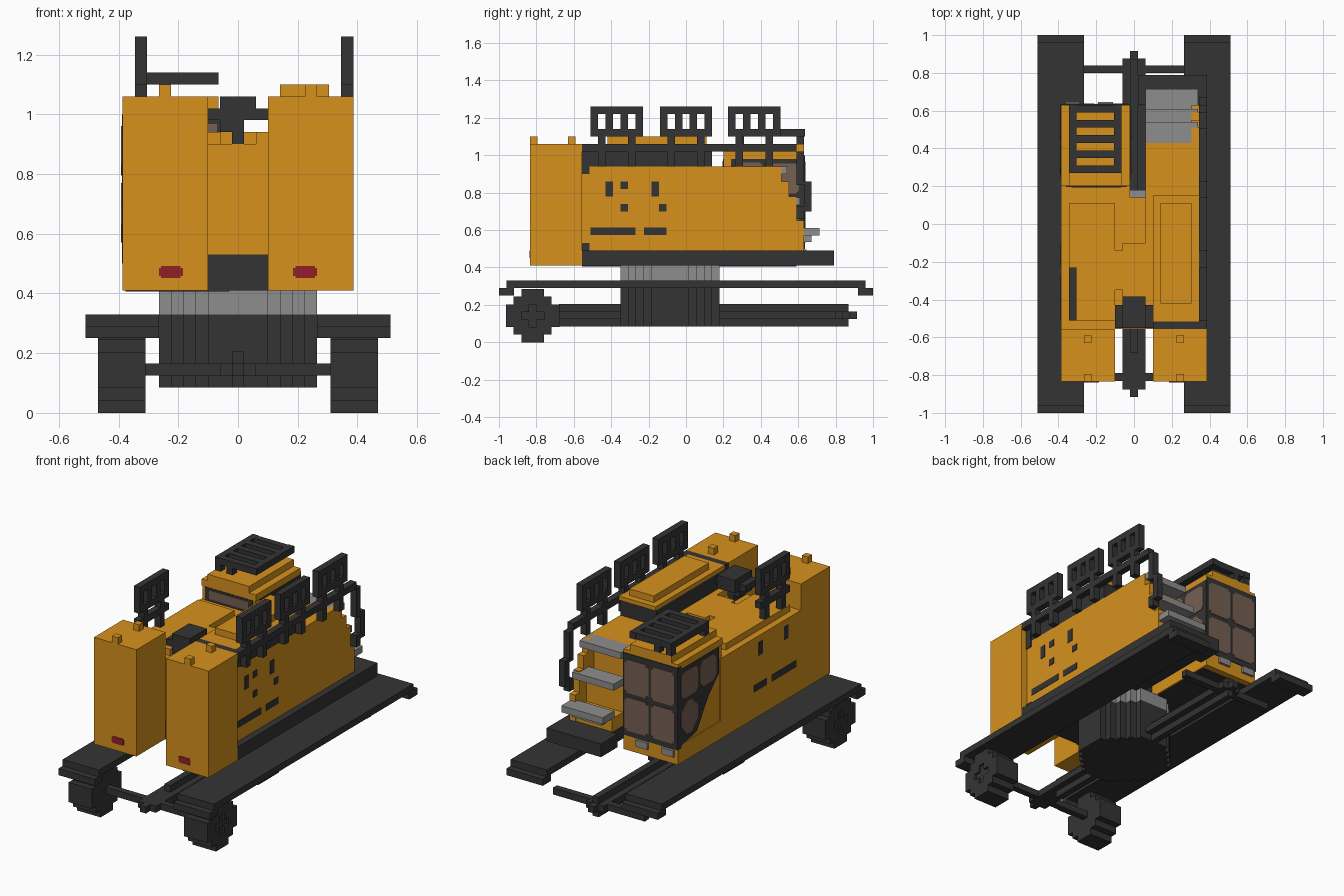
import bpy, bmesh

cube = bpy.data.objects.get("Cube")
if cube:
    bpy.data.objects.remove(cube, do_unlink=True)

# Shared sizes: block thickness, then heights, then depths, then widths
CELL = .04
FLOOR, DECK, TOP = .41, .94, 1.06
BARS = TOP + CELL
FRONT, BACK = -.555, .63
CORE, FLANK, EDGE = .1, .345, .386


def material(name, *rgb):
    mat = bpy.data.materials.new(name)
    mat.use_nodes = True
    mat.diffuse_color = (*rgb, 1)
    shader = next(n for n in mat.node_tree.nodes if n.type == 'BSDF_PRINCIPLED')
    shader.inputs["Base Color"].default_value = mat.diffuse_color
    return mat


yellow = material("machine yellow", .67, .285, .012)
dark = material("charcoal", .034, .034, .034)
grey = material("steel grey", .27, .27, .27)
red = material("lamp red", .28, .015, .02)
glass = material("brown glass", .18, .115, .085)


def finish(name, bm, mat):
    bmesh.ops.recalc_face_normals(bm, faces=bm.faces)
    mesh = bpy.data.meshes.new(name)
    bm.to_mesh(mesh)
    bm.free()
    mesh.materials.append(mat)
    bpy.context.scene.collection.objects.link(bpy.data.objects.new(name, mesh))


def box(name, x, y, z, mat=dark):
    bm = bmesh.new()
    bmesh.ops.create_cube(bm, size=1)
    for v in bm.verts:
        for axis, ends in enumerate((x, y, z)):
            v.co[axis] = max(ends) if v.co[axis] > 0 else min(ends)
    finish(name, bm, mat)


def prism(name, outline, x, mat):
    """Pull a side outline of (y, z) points across x."""
    bm = bmesh.new()
    face = bm.faces.new([bm.verts.new((x[0], y, z)) for y, z in outline])
    swept = bmesh.ops.extrude_face_region(bm, geom=[face])
    for part in swept["geom"]:
        if isinstance(part, bmesh.types.BMVert):
            part.co.x = x[1]
    finish(name, bm, mat)


def cell(start):
    return start, start + CELL


def around(centre, half):
    return centre - half, centre + half


def mid(half):
    return around(0, half)


def side(sign, inner, outer):
    return sign * inner, sign * outer


def drum(name, z, mat):
    """Round column built from stepped blocks."""
    widths = (.265, .225, .185, .143, CORE)
    for half_x, half_y in zip(widths, reversed(widths)):
        box(name, mid(half_x), around(-.085, half_y), z, mat)


# Undercarriage: turret, spine and cross bars
deck_top = FLOOR - 2 * CELL
axle = cell(.125)
drum("turret_base", (.085, deck_top), dark)
drum("turret_ring", (deck_top, FLOOR), grey)
box("spine_web", mid(.02), mid(.915), axle)
box("spine_core", mid(.02), (-.68, .87), (.085, .205))
box("spine_flange", mid(.06), mid(.875), axle)
for y in (-.83, .8):
    box("cross_bar", mid(.31), cell(y), axle)

# Long side decks, and stepped wheels with a cross shaped hub recess
hub_y, hub_z = -.82, .143
for s in (1, -1):
    deck_x = side(s, .265, .51)
    box("side_deck", deck_x, mid(.96), cell(deck_top - CELL))
    for e in (1, -1):
        box("deck_end", deck_x, side(e, .92, 1), cell(deck_top - 2 * CELL))
    sizes = (.06, .102, hub_z)
    for half_y, half_z in zip(sizes, reversed(sizes)):
        box("wheel", side(s, .31, .455), around(hub_y, half_y), around(hub_z, half_z))
    rim_x = side(s, .45, .468)
    narrow, middle, wide = sizes
    for a in (1, -1):
        box("wheel_rim", rim_x, around(hub_y, narrow), (hub_z + a * narrow, hub_z + a * wide))
        box("wheel_rim", rim_x, (hub_y + a * narrow, hub_y + a * wide), around(hub_z, narrow))
        for b in (1, -1):
            box("wheel_corner", rim_x, (hub_y + a * CELL / 2, hub_y + a * middle),
                (hub_z + b * CELL / 2, hub_z + b * middle))

# Front tanks with filler caps and lamps
tank_front = -.835
for s in (1, -1):
    box("front_tank", side(s, CORE, EDGE), (tank_front, FRONT), (FLOOR, TOP), yellow)
    for y in (tank_front, -.63):
        box("tank_cap", side(s, .225, .265), cell(y), cell(TOP), yellow)
    lamp_y = around(tank_front, .003)
    box("lamp", around(s * .225, CELL), lamp_y, around(.472, .014), red)
    box("lamp_core", around(s * .225, .033), lamp_y, around(.472, .02), red)

# Left platform and body, its rear end stepping down beside the stairs
sill = FLOOR + 2 * CELL
box("platform", (.06, EDGE), (FRONT, .79), (FLOOR, sill))
box("platform_end", (.02, EDGE), (BACK, .79), (FLOOR, sill))
box("left_side_wall", (FLANK - CELL, FLANK), (FRONT, .51), (sill, DECK), yellow)
for y, z in ((.55, .86), (.59, .78), (BACK, .65)):
    box("left_wall_end", (FLANK - CELL, FLANK), (0, y), (sill, z), yellow)
box("left_body", (.06, FLANK - CELL), (-.55, .43), (sill, DECK), yellow)
for i, nose in enumerate((.715, .61, .54)):
    tread_z = .57 + i * .165
    box("step_riser", (.06, FLANK - CELL), (0, nose - .09), (sill, tread_z), yellow)
    box("step", (.06, FLANK - .005), (nose - .11, nose), cell(tread_z), grey)
box("step_bracket", (CORE, .3), (.6, .67), cell(.535), grey)
box("body_joint", (CORE, FLANK + .005), cell(FRONT), (FLOOR, .53))
box("hood_joint", (CORE, FLANK + .005), cell(FRONT), (.9, TOP))

# Engine hood
lid = TOP - .025
box("hood_sides", (CORE, FLANK), (FRONT, .14), (DECK, lid))
box("hood_lid", (CORE, FLANK), (FRONT + CELL, .15), (lid, TOP), yellow)
box("hood_cover", (.14, .305), (-.42, .11), cell(TOP), yellow)

# Centre bay with boom foot
bay_top = DECK - CELL
box("centre_bay", mid(CORE), (FRONT, .14), (.53, bay_top), yellow)
box("centre_floor", mid(CORE), (FRONT, .14), (FLOOR, .53))
box("centre_block", mid(CORE), (-.35, -.14), cell(bay_top), yellow)
box("centre_block_nose", mid(.06), (-.385, -CORE), cell(bay_top), yellow)
foot_y = (-.55, -.43)
box("boom_foot", mid(CORE), foot_y, cell(DECK + CELL))
box("boom_foot_top", mid(.06), (-.55, -.385), (DECK + CELL, TOP))
box("boom_foot_neck", (-.06, .02), foot_y, cell(DECK))
box("boom_foot_pin", mid(.02), foot_y, cell(bay_top))

# Right body with its dark underside
box("right_body", (-EDGE, -CORE), (FRONT, .22), (FLOOR, bay_top), yellow)
box("right_body_rear", (-.3, -.02), (CORE, .22), (FLOOR, bay_top), yellow)
box("right_deck", (-FLANK, -CORE), (-.51, .11), cell(bay_top), yellow)
box("right_underside", (-EDGE + .01, -.03), (FRONT, BACK - CELL), around(FLOOR, .004))

# Dark slots on the flanks
for skin in (FLANK, -EDGE):
    slot_x = around(skin, .003)
    for y in (-.43, -.185):
        box("tall_slot", slot_x, cell(y), around(.82, CELL))
    for y, half in ((-.39, .12), (-.165, .06)):
        box("long_slot", slot_x, around(y, half), cell(.573))
for y, z in ((-.35, .82), (-.35, .7), (-.145, .7)):
    box("square_slot", around(FLANK, .003), cell(y), cell(z))

# Cab shell, roof and lights
cab_x = (-EDGE, -.02)
cab_y = (.2, BACK)
eave = TOP - 2 * CELL
box("cab_base", cab_x, cab_y, (FLOOR, .52), yellow)
box("cab_shell", (-.38, -.025), (.2, .61), (.5, eave), yellow)
box("cab_eave", cab_x, cab_y, cell(eave), yellow)
box("cab_roof", (-FLANK, -.065), cab_y, cell(TOP - CELL), yellow)
box("cab_screen_frame", (-EDGE - .003, -.02), (.6, BACK + .005), (.5, eave + .02))
for x in (-.325, -.15):
    box("cab_light", around(x, .04), around(BACK, .015), cell(.455), grey)

# Cab glazing: four rear panes, a front strip, and chamfered panes on the flanks
pane_y = around(BACK + .005, .004)
for x in (-.29, -.113):
    for z in (.635, .865):
        box("screen_pane", around(x, .065), pane_y, around(z, .102), glass)
        box("screen_pane_middle", around(x, .08), pane_y, around(z, .088), glass)
box("front_frame", around(-.2, .16), around(.2, .003), (bay_top, eave))
box("front_strip", around(-.2, .13), around(.2, .006), (bay_top + .015, eave - .012), glass)


def chamfered(y, z, half_y, half_z, cut=.02):
    """Outline of a pane with its corners cut off."""
    quarter = [(half_y, half_z - cut), (half_y - cut, half_z)]
    right = quarter + [(-a, b) for a, b in reversed(quarter)]
    return [(y + a, z + b) for a, b in right + [(-a, -b) for a, b in right]]


frame = [(BACK, eave), (.24, eave), (.24, .82), (.34, .72), (.45, .55), (BACK, .51)]
for skin in cab_x:
    prism("flank_frame", frame, around(skin, .003), dark)
    pane_x = around(skin, .006)
    prism("upper_pane", chamfered(.525, .875, .08, .08), pane_x, glass)
    prism("lower_pane", chamfered(.525, .67, .08, .1, .06), pane_x, glass)
    prism("front_pane", chamfered(.345, .88, .08, .08, .03), pane_x, glass)

# Slotted roof guard on short legs
for x in (-FLANK, -.105):
    box("guard_rail", cell(x), (.27, .635), cell(BARS))
for i in range(5):
    box("guard_slat", (-.33, -.08), cell(.27 + 2 * i * CELL), cell(BARS))
for x in (-FLANK, -.265):
    for y in (.27, .59):
        box("guard_leg", cell(x), cell(y), cell(TOP))


# Barred safety panels on legs
def safety_panel(x, y):
    length = (y, y + 7 * CELL)
    for z in (TOP - CELL, BARS, BARS + 3 * CELL):
        box("panel_rail", x, length, cell(z))
    for i in range(4):
        box("panel_bar", x, cell(y + 2 * i * CELL), (BARS, BARS + 4 * CELL))
    for i in (1, 5):
        box("panel_leg", x, cell(y + i * CELL), (DECK, BARS))


rail_x = (FLANK, EDGE)
for y in (-.51, -.14, .225):
    safety_panel(rail_x, y)
safety_panel((-FLANK, CELL - FLANK), -.51)

# Foot rail, bending down into a handrail beside the steps
box("foot_rail", rail_x, (FRONT, BACK - CELL), cell(TOP - CELL))
box("handrail_top", rail_x, cell(BACK - CELL), (.84, TOP - CELL))
box("handrail_grip", rail_x, cell(BACK), (.7, .86))
box("handrail_foot", rail_x, cell(BACK - CELL), (.66, .73))
